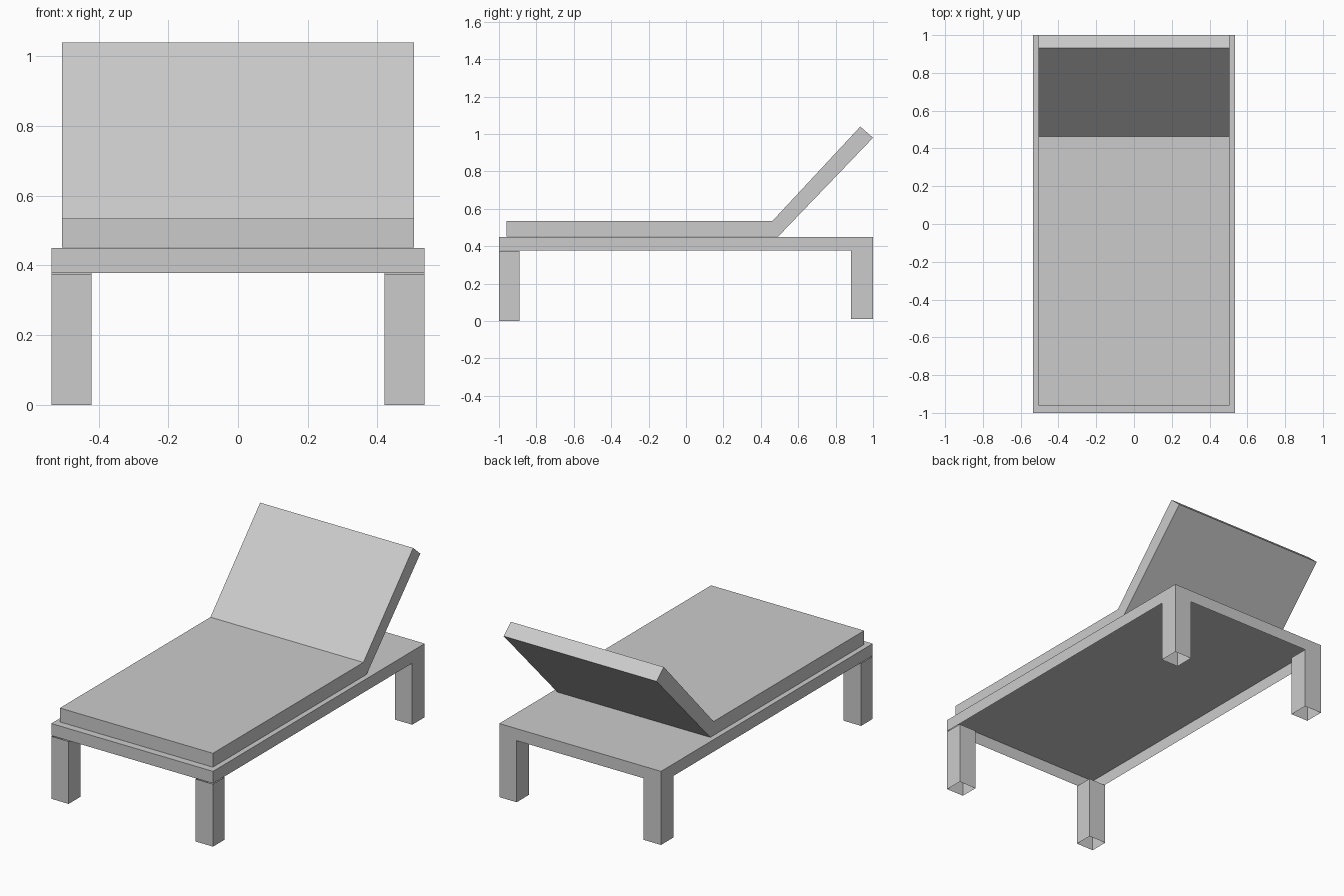
import bpy
import bmesh

cube = bpy.data.objects.get("Cube")
if cube:
    bpy.data.objects.remove(cube, do_unlink=True)

grey = bpy.data.materials.new("plain grey")
grey.use_nodes = True
GREY = (0.6, 0.6, 0.6, 1)
grey.diffuse_color = GREY
grey.node_tree.nodes["Principled BSDF"].inputs["Base Color"].default_value = GREY


def add_part(name, bm):
    mesh = bpy.data.meshes.new(name)
    bm.to_mesh(mesh)
    bm.free()
    mesh.materials.append(grey)
    obj = bpy.data.objects.new(name, mesh)
    bpy.context.collection.objects.link(obj)
    return obj


def open_box(name, x, y, z, open_top=False):
    """Thin-walled box between the given limits, without a bottom face."""
    bm = bmesh.new()
    bmesh.ops.create_cube(bm, size=1)
    for v in bm.verts:
        v.co = [lim[int(c > 0)] for lim, c in zip((x, y, z), v.co)]
    bm.normal_update()
    gone = [f for f in bm.faces
            if f.normal.z < -0.5 or (open_top and f.normal.z > 0.5)]
    bmesh.ops.delete(bm, geom=gone, context='FACES')
    return add_part(name, bm)


def extrude_profile(name, profile, half_width):
    """Solid swept along x from a side outline of (y, z) points."""
    bm = bmesh.new()
    face = bm.faces.new([bm.verts.new((-half_width, y, z)) for y, z in profile])
    swept = bmesh.ops.extrude_face_region(bm, geom=[face], use_keep_orig=True)
    verts = [g for g in swept["geom"] if isinstance(g, bmesh.types.BMVert)]
    bmesh.ops.translate(bm, verts=verts, vec=(2 * half_width, 0, 0))
    bmesh.ops.recalc_face_normals(bm, faces=bm.faces)
    return add_part(name, bm)


HALF = 0.535

# Bed frame, a shallow tray open underneath
open_box("bed_frame", (-HALF, HALF), (-1, 1), (0.378, 0.45))

# Hollow square legs
for side, x in (("left", (0.42, HALF)), ("right", (-HALF, -0.42))):
    open_box(f"front_leg_{side}", x, (-1, -0.89), (0, 0.374), True)
    open_box(f"back_leg_{side}", x, (0.882, 1), (0.01, 0.378), True)

# Cushion with the raised backrest in one bent slab
extrude_profile("cushion", [(-0.96, 0.452), (0.493, 0.452), (1.0, 0.98),
                            (0.932, 1.04), (0.462, 0.535), (-0.96, 0.535)], 0.506)
